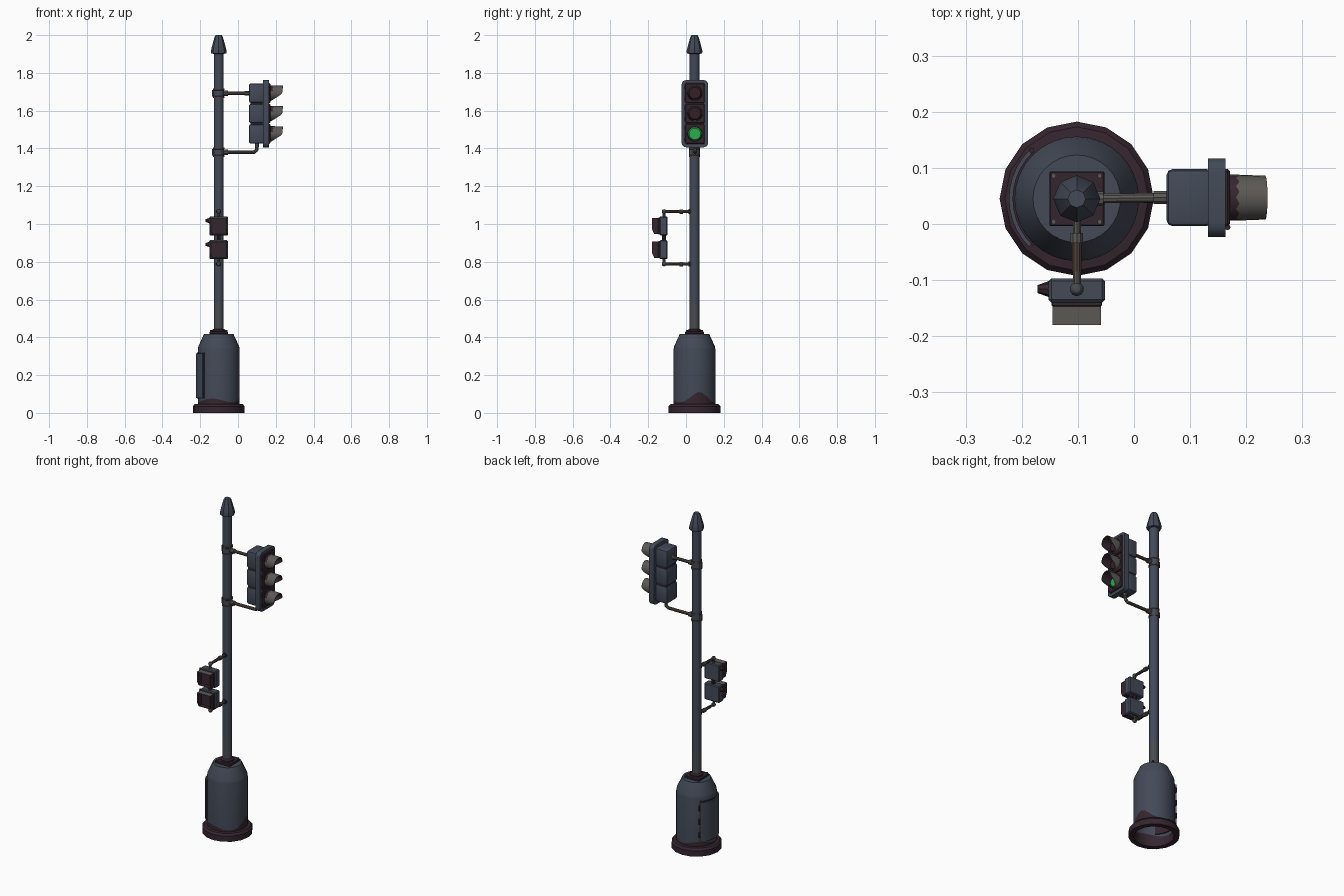
import bpy, bmesh, math
from mathutils import Vector, Matrix

if "Cube" in bpy.data.objects:
    bpy.data.objects.remove(bpy.data.objects["Cube"])

PX, PY = -0.102, 0.045          # pole axis
HY = 0.047                      # signal head centre line


def mat(name, r, g, b):
    m = bpy.data.materials.new(name)
    m.diffuse_color = (r, g, b, 1)
    m.use_nodes = True
    m.node_tree.nodes["Principled BSDF"].inputs["Base Color"].default_value = m.diffuse_color
    return m


SLATE = mat("slate paint", 0.056, 0.068, 0.095)
MAROON = mat("dark maroon grime", 0.036, 0.019, 0.028)
GREY = mat("worn grey metal", 0.105, 0.098, 0.09)
GREEN = mat("lit green lens", 0.02, 0.42, 0.075)
LENS = mat("unlit lens", 0.035, 0.014, 0.019)
RUST = mat("rusty brown", 0.085, 0.052, 0.045)
GRIMY = mat("grimy slate", 0.066, 0.07, 0.08)


def finish(name, bm, *mats):
    bmesh.ops.recalc_face_normals(bm, faces=bm.faces)
    me = bpy.data.meshes.new(name)
    bm.to_mesh(me)
    bm.free()
    for m in mats:
        me.materials.append(m)
    ob = bpy.data.objects.new(name, me)
    bpy.context.collection.objects.link(ob)
    return ob


def box(name, lo, hi, m, bevel=0.0, axis=None, segs=1):
    """Box from corner to corner; bevels all edges, or only those along axis."""
    bm = bmesh.new()
    lo, hi = Vector(lo), Vector(hi)
    s = hi - lo
    bmesh.ops.create_cube(bm, size=1, matrix=Matrix.Translation((lo + hi) / 2) @ Matrix.Diagonal((*s, 1)))
    if bevel:
        es = [e for e in bm.edges
              if axis is None or abs((e.verts[0].co - e.verts[1].co)[axis]) > 1e-5]
        bmesh.ops.bevel(bm, geom=es, offset=bevel, segments=segs, affect='EDGES', profile=0.5)
    return finish(name, bm, m)


def rod(name, a, b, r, m, r2=None, n=10):
    a, b = Vector(a), Vector(b)
    d = b - a
    bm = bmesh.new()
    M = Matrix.Translation((a + b) / 2) @ d.to_track_quat('Z', 'Y').to_matrix().to_4x4()
    bmesh.ops.create_cone(bm, cap_ends=True, segments=n, radius1=r,
                          radius2=r if r2 is None else r2, depth=d.length, matrix=M)
    return finish(name, bm, m)


def ball(name, c, r, m):
    bm = bmesh.new()
    bmesh.ops.create_uvsphere(bm, u_segments=10, v_segments=6, radius=r, matrix=Matrix.Translation(c))
    return finish(name, bm, m)


def pipe(name, pts, r, m):
    for i in range(len(pts) - 1):
        rod(name, pts[i], pts[i + 1], r, m)
        if i:
            ball(name + "_elbow", pts[i], r * 1.05, m)


def lathe(name, prof, n, mats, strip_mat=None, close=False, cap=False, tweak=None):
    """Turn (radius, z) points about the pole axis."""
    bm = bmesh.new()
    rings = []
    for k, (r, z) in enumerate(prof):
        ring = []
        for i in range(n):
            a = 2 * math.pi * i / n
            dz = tweak(k, a) if tweak else 0
            ring.append(bm.verts.new((PX + r * math.cos(a), PY + r * math.sin(a), z + dz)))
        rings.append(ring)
    for k in range(len(prof) if close else len(prof) - 1):
        p, q = rings[k], rings[(k + 1) % len(prof)]
        for i in range(n):
            j = (i + 1) % n
            f = bm.faces.new((p[i], p[j], q[j], q[i]))
            f.material_index = strip_mat[k] if strip_mat else 0
    if cap:
        bm.faces.new(rings[-1]).material_index = strip_mat[-1] if strip_mat else 0
    return finish(name, bm, *mats)


# --- Hollow base: foot ring, body with grime rising from below
lathe("base_foot", [(0.108, 0), (0.1375, 0), (0.1375, 0.034), (0.128, 0.046), (0.108, 0.048)],
      16, [MAROON], close=True)


def grime(k, a):
    if k != 1:
        return 0
    return 0.01 * math.sin(3 * a + 1) + 0.035 * max(0, math.cos(a - 0.25)) ** 10


lathe("base_body", [(0.111, 0.03), (0.111, 0.066), (0.111, 0.335), (0.108, 0.352), (0.078, 0.417)],
      32, [MAROON, SLATE], [0, 1, 1, 1, 1], cap=True, tweak=grime)


# --- Curved access door on the left side, with hinges
def curved_panel(name, r0, r1, z0, z1, half, m):
    bm = bmesh.new()
    cols = []
    for i in range(11):
        a = math.pi + math.radians(half) * (i / 5 - 1)
        cols.append([bm.verts.new((PX + r * math.cos(a), PY + r * math.sin(a), z))
                     for r, z in ((r0, z0), (r1, z0), (r1, z1), (r0, z1))])
    for p, q in zip(cols, cols[1:]):
        for k in range(4):
            bm.faces.new((p[k], p[(k + 1) % 4], q[(k + 1) % 4], q[k]))
    bm.faces.new(cols[0])
    bm.faces.new(cols[-1])
    finish(name, bm, m)


curved_panel("door_frame", 0.105, 0.1145, 0.075, 0.32, 47, MAROON)
curved_panel("door", 0.108, 0.121, 0.08, 0.315, 45, SLATE)
ha = math.radians(133)
hx, hy = PX + 0.118 * math.cos(ha), PY + 0.118 * math.sin(ha)
for z in (0.12, 0.2, 0.28):
    rod("door_hinge", (hx, hy, z - 0.016), (hx, hy, z + 0.016), 0.005, MAROON, n=8)

# --- Square mounting plate with bolts
box("mount_plate", (PX - 0.049, PY - 0.049, 0.417), (PX + 0.049, PY + 0.049, 0.43), MAROON, 0.002)
lathe("pole_collar", [(0.036, 0.428), (0.036, 0.438), (0.027, 0.445)], 16, [MAROON], cap=True)
for sx in (-1, 1):
    for sy in (-1, 1):
        x, y = PX + sx * 0.041, PY + sy * 0.041
        rod("plate_bolt", (x, y, 0.428), (x, y, 0.438), 0.005, GREY, n=6)

# --- Pole and finial
lathe("pole", [(0.026, 0.43), (0.026, 0.58), (0.026, 1.91)], 16, [GRIMY, SLATE], [0, 1])
lathe("pole_cap", [(0.025, 1.9), (0.04, 1.903), (0.042, 1.915), (0.036, 1.94), (0.022, 1.99), (0.016, 2.0)],
      8, [SLATE], cap=True)

# --- Clamps and arms carrying the signal head
for z in (1.692, 1.38):
    lathe("arm_clamp", [(0.026, z - 0.025), (0.03, z - 0.025), (0.03, z - 0.017), (0.028, z - 0.015),
                        (0.028, z + 0.015), (0.03, z + 0.017), (0.03, z + 0.025), (0.026, z + 0.025)],
          16, [RUST, SLATE], [0, 0, 0, 1, 0, 0, 0])
    rod("arm_socket", (PX + 0.02, PY, z), (PX + 0.048, PY, z), 0.014, GREY)
    box("clamp_ear", (PX - 0.036, PY - 0.006, z - 0.018), (PX - 0.026, PY + 0.006, z + 0.018), SLATE)
pipe("upper_arm", [(PX, PY, 1.692), (0.065, HY, 1.692)], 0.009, GREY)
rod("upper_arm_flange", (0.035, HY, 1.692), (0.06, HY, 1.692), 0.012, GREY)
pipe("lower_arm", [(PX, PY, 1.38), (0.085, HY, 1.38), (0.099, HY, 1.392), (0.101, HY, 1.435)], 0.009, GREY)
rod("lower_arm_flange", (0.101, HY, 1.408), (0.101, HY, 1.428), 0.012, GREY)


# --- Signal head: three modules, rounded back plate, lenses and visors
def visor(z, n=24):
    bm = bmesh.new()
    x0, ro, ri = 0.168, 0.041, 0.037
    cols = []
    for i in range(n):
        a = 2 * math.pi * i / n
        c, s = math.cos(a), math.sin(a)
        end = 0.238 - (0.004 * (1 - s) if s > -0.1 else 0.0044 + 0.055 * (-s - 0.1) / 0.9)
        mid = min(x0 + 0.014 + 0.006 * (i % 2), (x0 + end) / 2)
        cols.append([bm.verts.new((x, HY + r * c, z + r * s)) for x, r in
                     ((x0, ro), (mid, ro), (end, ro - 0.002), (end, ri - 0.002), (x0, ri))])
    for i in range(n):
        p, q = cols[i], cols[(i + 1) % n]
        top = math.sin(2 * math.pi * (i + 0.5) / n) > 0.3
        for k in range(4):
            f = bm.faces.new((p[k], p[k + 1], q[k + 1], q[k]))
            f.material_index = 1 if k == 3 or (k == 0 and top) else 0
    finish("signal_visor", bm, GREY, MAROON)


box("signal_core", (0.066, HY - 0.046, 1.44), (0.14, HY + 0.046, 1.735), MAROON)
box("back_plate", (0.132, HY - 0.07, 1.406), (0.163, HY + 0.07, 1.762), SLATE, 0.024, 0, 4)
for z, lens in ((1.693, LENS), (1.585, LENS), (1.477, GREEN)):
    box("signal_module", (0.058, HY - 0.051, z - 0.0515), (0.14, HY + 0.051, z + 0.0515), SLATE, 0.011, None, 2)
    box("signal_front", (0.158, HY - 0.051, z - 0.0525), (0.171, HY + 0.051, z + 0.0525), MAROON, 0.004)
    rod("signal_lens", (0.169, HY, z), (0.178, HY, z), 0.037, lens, 0.03, 24)
    visor(z)
    for dz in (-0.03, 0.03):
        rod("front_latch", (0.167, HY - 0.053, z + dz - 0.008), (0.167, HY - 0.053, z + dz + 0.008),
            0.005, MAROON, n=8)


# --- Pedestrian boxes facing the front, with square hoods
def hood(z):
    bm = bmesh.new()
    yb, h, t = -0.138, 0.043, 0.004
    loops = []
    for r, tip in ((h, 0), (h, 1), (h - t, 1), (h - t, 0)):
        loop = []
        for sx, sz in ((-1, 1), (1, 1), (1, -0.4), (1, -1), (-1, -1), (-1, -0.4)):
            y = (-0.168 if sz == -1 else -0.18) if tip else yb
            loop.append(bm.verts.new((PX + sx * r, y, z + sz * r)))
        loops.append(loop)
    for k in range(3):
        for i in range(6):
            j = (i + 1) % 6
            f = bm.faces.new((loops[k][i], loops[k][j], loops[k + 1][j], loops[k + 1][i]))
            f.material_index = 0 if (k == 0 and i == 0) or k == 1 else 1
    finish("crossing_hood", bm, GREY, MAROON)


AY = -0.116                     # pipe line through the boxes
for z in (0.99, 0.864):
    box("crossing_box", (PX - 0.05, -0.14, z - 0.05), (PX + 0.05, -0.097, z + 0.05), SLATE, 0.005)
    box("crossing_panel", (PX - 0.045, -0.147, z - 0.045), (PX + 0.045, -0.138, z + 0.045), MAROON, 0.002)
    hood(z)
    rod("side_knob", (PX - 0.048, AY, z + 0.028), (PX - 0.07, AY, z + 0.028), 0.015, MAROON, 0.007, 8)
rod("box_link", (PX, AY, 0.9), (PX, AY, 0.955), 0.011, MAROON)

# --- Arms from the pole to the pedestrian boxes
for z, end in ((1.066, 1.035), (0.788, 0.82)):
    pipe("crossing_arm", [(PX, PY, z), (PX, AY, z), (PX, AY, end)], 0.0075, GREY)
    ball("crossing_arm_end", (PX, AY, z), 0.0125, GRIMY)
    rod("crossing_arm_joint", (PX, -0.034, z), (PX, -0.016, z), 0.012, GREY)
    rod("crossing_arm_sleeve", (PX, -0.085, z), (PX, -0.034, z), 0.0085, RUST)
    rod("crossing_arm_foot", (PX, PY - 0.032, z), (PX, PY - 0.02, z), 0.014, MAROON)

# --- Smooth shading with sharp edges kept
for ob in bpy.context.collection.objects:
    ob.select_set(True)
    bpy.context.view_layer.objects.active = ob
bpy.ops.object.shade_smooth_by_angle(angle=math.radians(30))
